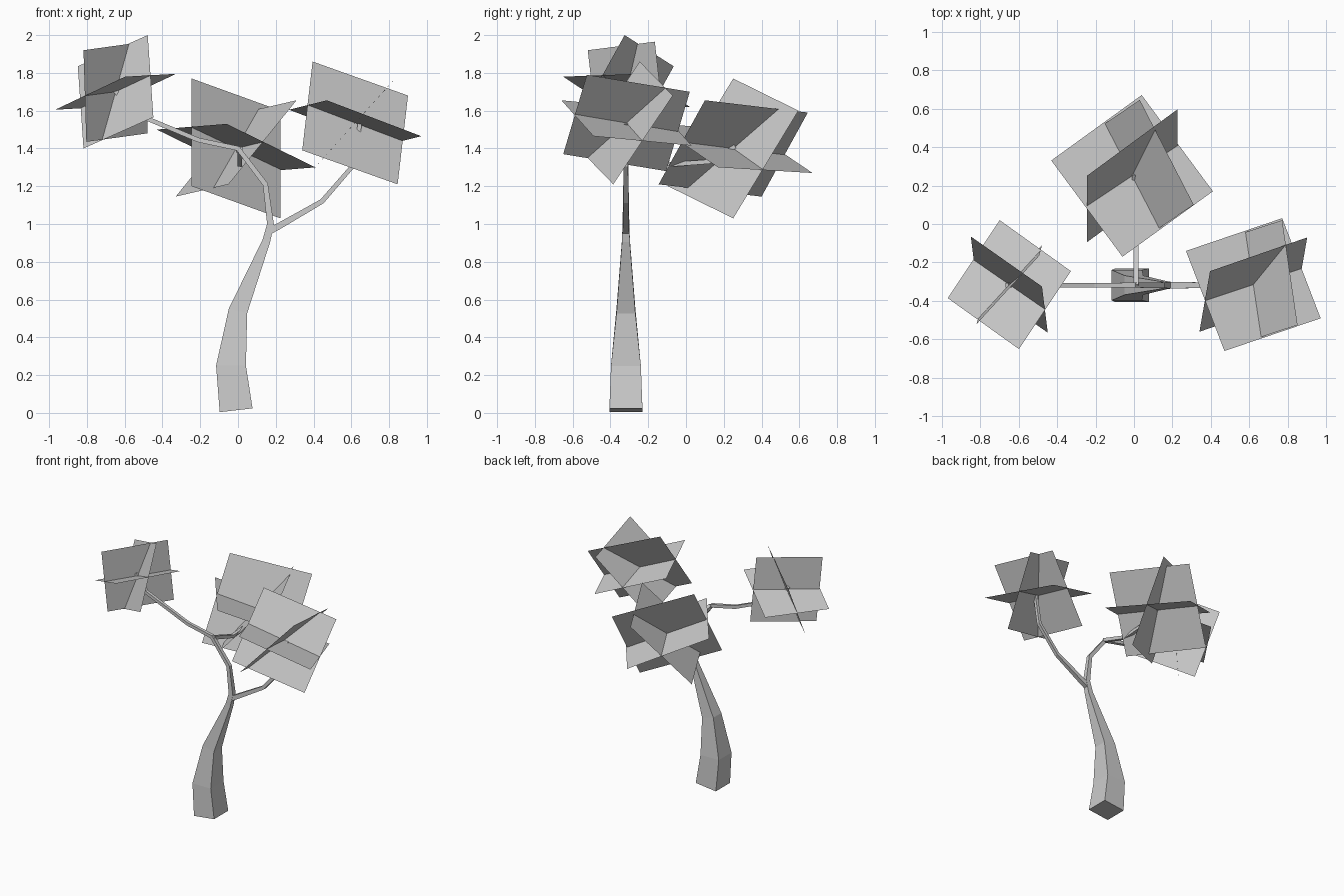
import bpy
from mathutils import Vector

if "Cube" in bpy.data.objects:
    bpy.data.objects.remove(bpy.data.objects["Cube"])


def make_object(name, verts, faces):
    mesh = bpy.data.meshes.new(name)
    mesh.from_pydata([tuple(v) for v in verts], [], faces)
    mesh.update()
    ob = bpy.data.objects.new(name, mesh)
    bpy.context.collection.objects.link(ob)
    return ob


def square_tube(name, path, side):
    """Four-sided tapering limb; path items are (x, y, z, half_width)."""
    side = Vector(side)
    pts = [Vector(p[:3]) for p in path]
    verts, faces = [], []
    n = len(pts)
    for i, p in enumerate(pts):
        tangent = Vector((0, 0, 0))
        if i > 0:
            tangent += (p - pts[i - 1]).normalized()
        if i < n - 1:
            tangent += (pts[i + 1] - p).normalized()
        across = tangent.cross(side).normalized()
        s = side - tangent.normalized() * side.dot(tangent.normalized())
        s.normalize()
        r = path[i][3]
        verts += [p + (across * a + s * b) * r
                  for a, b in ((-1, -1), (-1, 1), (1, 1), (1, -1))]
    for i in range(n - 1):
        for k in range(4):
            a, b = i * 4 + k, i * 4 + (k + 1) % 4
            faces.append((a, b, b + 4, a + 4))
    faces.append((3, 2, 1, 0))
    faces.append(tuple(range(4 * n - 4, 4 * n)))
    return make_object(name, verts, faces)


def leaf_cluster(name, centre, diagonals):
    """Crossed square leaf sheets, each given by its two half diagonals."""
    c = Vector(centre)
    verts, faces = [], []
    for d1, d2 in diagonals:
        d1, d2 = Vector(d1), Vector(d2)
        k = len(verts)
        verts += [c + d1, c + d2, c - d1, c - d2]
        faces.append((k, k + 1, k + 2, k + 3))
    return make_object(name, verts, faces)


Y = -0.318  # plane of the trunk

# trunk, running on into the left branch
square_tube("trunk_and_left_branch", [
    (-0.01, Y, 0.014, 0.0875), (-0.037, Y, 0.25, 0.079), (0.0, Y, 0.54, 0.05),
    (0.15, Y, 0.91, 0.021), (0.172, Y, 1.0, 0.018), (0.145, Y, 1.21, 0.014),
    (0.0, Y, 1.40, 0.013), (-0.21, Y, 1.445, 0.012), (-0.57, Y, 1.595, 0.012),
    (-0.66, Y, 1.72, 0.011)], (0, 1, 0))

# right branch
square_tube("right_branch", [
    (0.17, Y, 0.965, 0.018), (0.21, Y, 0.985, 0.017), (0.445, Y, 1.12, 0.013),
    (0.61, Y, 1.31, 0.012), (0.645, Y, 1.53, 0.011)], (0, 1, 0))

# back branch
square_tube("back_branch", [
    (0.01, Y, 1.395, 0.013), (0.01, -0.08, 1.315, 0.012),
    (0.01, 0.12, 1.33, 0.012), (0.0, 0.26, 1.41, 0.011)], (1, 0, 0))

# leaf clusters
leaf_cluster("back_leaves", (-0.01, 0.25, 1.40), [
    ((-0.235, 0.0, 0.37), (0.235, 0.345, 0.20)),
    ((-0.42, 0.08, 0.10), (-0.05, -0.42, 0.13)),
    ((0.32, -0.15, 0.255), (0.04, 0.395, 0.19))])
leaf_cluster("right_leaves", (0.62, -0.315, 1.535), [
    ((-0.225, 0.07, 0.325), (0.28, 0.245, 0.145)),
    ((-0.35, 0.175, 0.07), (-0.15, -0.345, 0.12)),
    ((0.23, -0.21, 0.255), (0.15, 0.335, 0.165))])
leaf_cluster("left_leaves", (-0.648, -0.315, 1.70), [
    ((0.17, -0.01, 0.30), (0.20, -0.25, -0.135)),
    ((0.32, 0.07, 0.095), (0.05, -0.335, 0.08)),
    ((-0.17, -0.205, 0.22), (0.155, 0.15, 0.265))])
